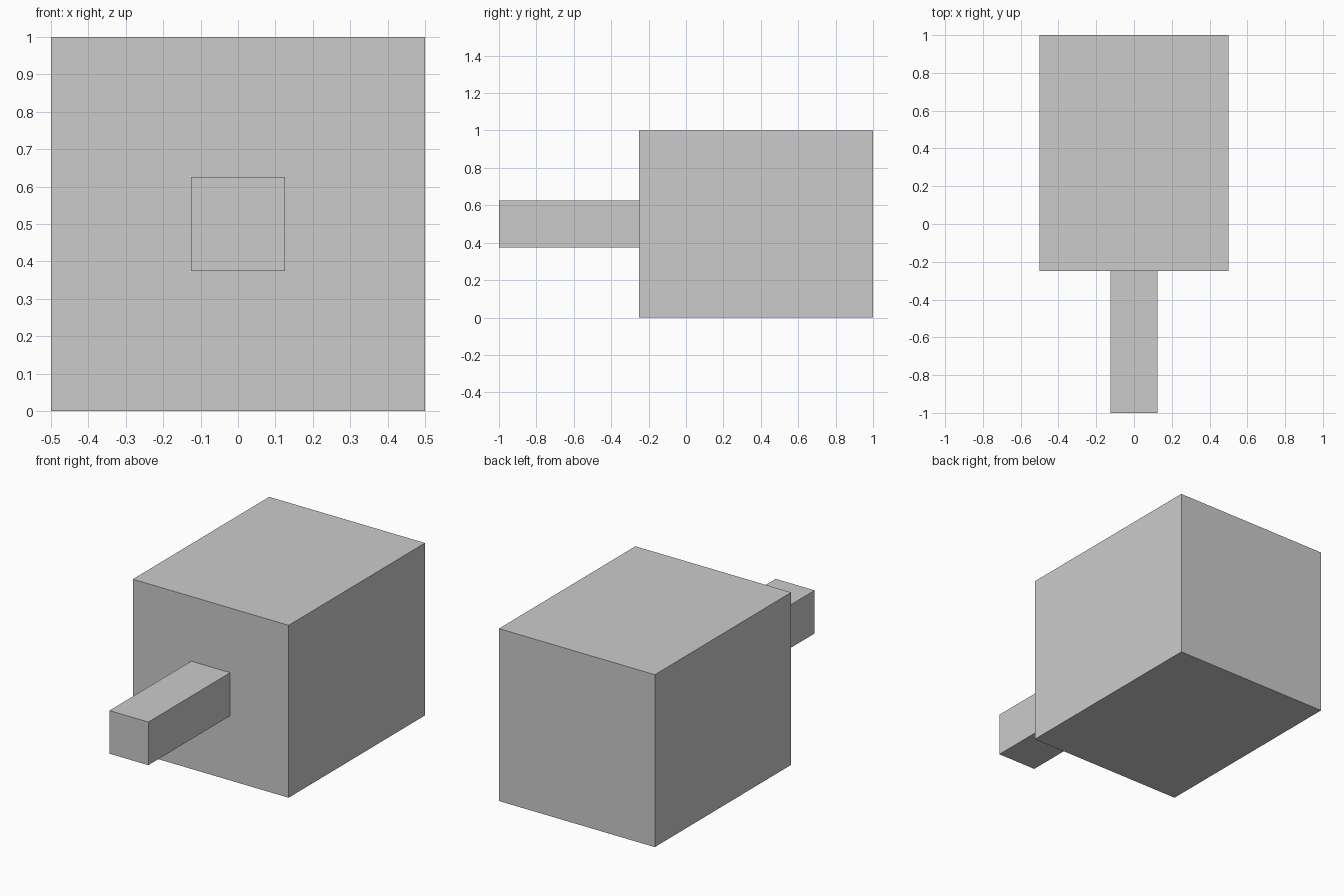
import bpy

if "Cube" in bpy.data.objects:
    bpy.data.objects.remove(bpy.data.objects["Cube"])


def box(name, lo, hi):
    """Add a flat-shaded box spanning two opposite corners."""
    centre = [(a + b) / 2 for a, b in zip(lo, hi)]
    bpy.ops.mesh.primitive_cube_add(size=1, location=centre)
    obj = bpy.context.object
    obj.name = name
    obj.scale = [b - a for a, b in zip(lo, hi)]
    bpy.ops.object.transform_apply(location=False, rotation=False, scale=True)
    return obj


# Main block
body = box("body", (-0.5, -0.25, 0.0), (0.5, 1.0, 1.0))

# Square bar projecting from the middle of the front face
front_bar = box("front_bar", (-0.125, -1.0, 0.375), (0.125, -0.25, 0.625))
